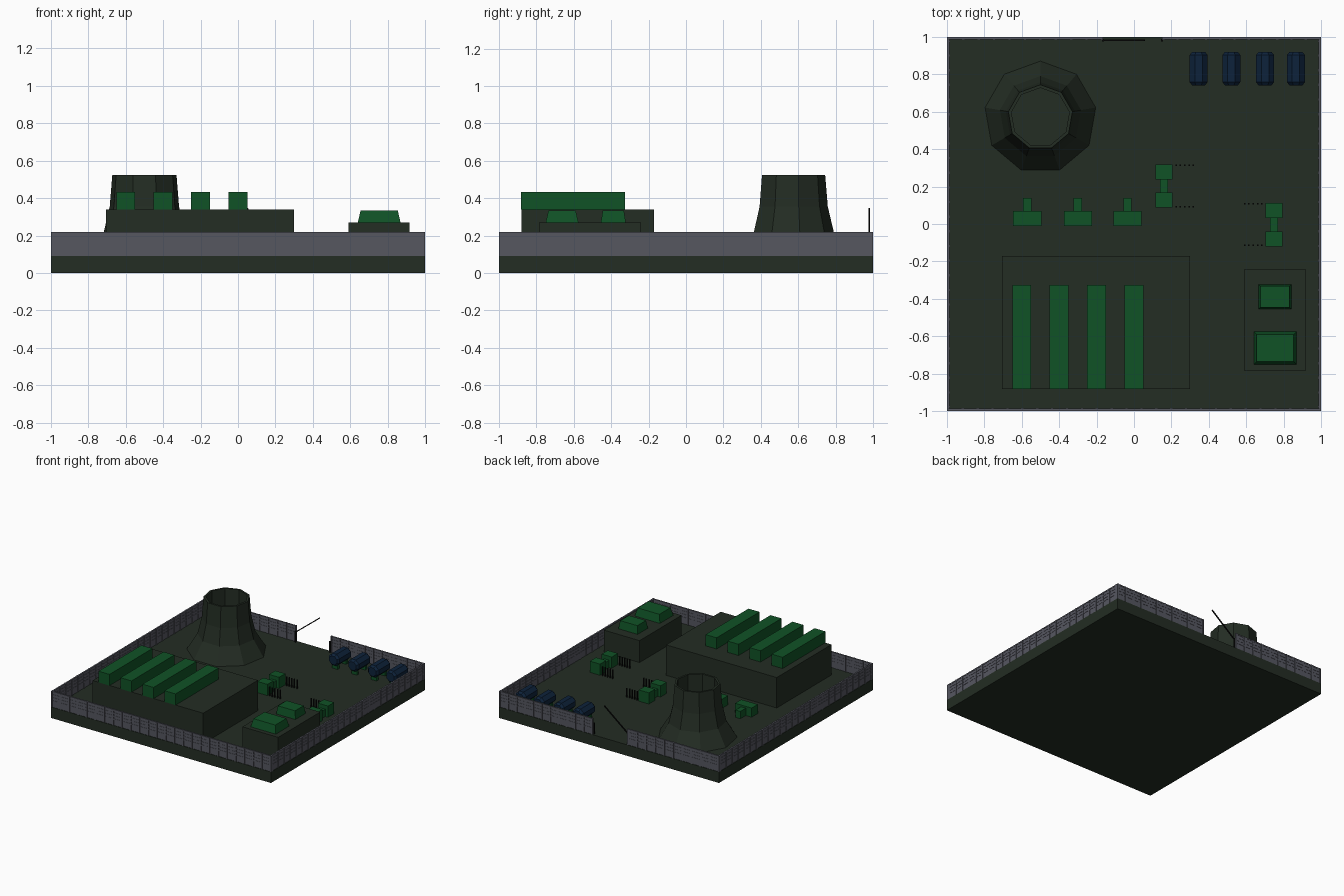
import bpy, bmesh, math
from mathutils import Matrix, Vector

cube = bpy.data.objects.get("Cube")
if cube:
    bpy.data.objects.remove(cube, do_unlink=True)


def material(name, r, g, b):
    m = bpy.data.materials.new(name)
    m.use_nodes = True
    m.diffuse_color = (r, g, b, 1)
    node = m.node_tree.nodes["Principled BSDF"]
    node.inputs["Base Color"].default_value = (r, g, b, 1)
    node.inputs["Roughness"].default_value = 0.8
    return m


DARK = material("dark green", 0.017, 0.026, 0.017)
GREEN = material("bright green", 0.005, 0.085, 0.019)
GREY = material("fence grey", 0.092, 0.095, 0.118)
NAVY = material("navy blue", 0.004, 0.016, 0.043)
BLACK = material("black", 0.004, 0.004, 0.004)

GROUND = 0.09


def finish(name, bm, mat):
    bmesh.ops.recalc_face_normals(bm, faces=bm.faces)
    mesh = bpy.data.meshes.new(name)
    bm.to_mesh(mesh)
    bm.free()
    mesh.materials.append(mat)
    obj = bpy.data.objects.new(name, mesh)
    bpy.context.collection.objects.link(obj)
    return obj


def add_box(bm, x, y, z, inset=0):
    """Box between the given ranges; inset shrinks the top."""
    verts = bmesh.ops.create_cube(bm, size=1)["verts"]
    for v in verts:
        top = v.co.z > 0
        d = inset if top else 0
        v.co = Vector((x[1] - d if v.co.x > 0 else x[0] + d,
                       y[1] - d if v.co.y > 0 else y[0] + d,
                       z[1] if top else z[0]))


def boxes(name, mat, parts):
    bm = bmesh.new()
    for p in parts:
        add_box(bm, *p)
    return finish(name, bm, mat)


def lathe(name, mat, profile, sides, start=0.0):
    """Faceted turned shape from (radius, height) points."""
    bm = bmesh.new()
    rings = []
    for r, h in profile:
        if r == 0:
            rings.append([bm.verts.new((0, 0, h))] * sides)
        else:
            angles = [start + math.tau * i / sides for i in range(sides)]
            rings.append([bm.verts.new((r * math.cos(a), r * math.sin(a), h)) for a in angles])
    for low, high in zip(rings, rings[1:]):
        for i in range(sides):
            j = (i + 1) % sides
            corners = list(dict.fromkeys((low[i], low[j], high[j], high[i])))
            bm.faces.new(corners)
    return finish(name, bm, mat)


# Ground slab
boxes("ground_slab", DARK, [((-1, 1), (-1, 1), (0, GROUND))])


# Perimeter fence: thin panel with raised rails and posts on both sides
def fence(name, length, centre, turn):
    half = length / 2
    parts = [((-half, half), (-0.004, 0.004), (GROUND, 0.217))]
    for z in (0.135, 0.16, 0.185, 0.21):
        parts.append(((-half, half), (-0.006, 0.006), (z, z + 0.01)))
    count = max(2, round(length / 0.08))
    for i in range(count + 1):
        x = -half + 0.006 + (length - 0.012) * i / count
        parts.append(((x - 0.006, x + 0.006), (-0.008, 0.008), (GROUND, 0.22)))
    obj = boxes(name, GREY, parts)
    obj.location = (*centre, 0)
    obj.rotation_euler.z = turn


EDGE = 0.992
GATE = (-0.165, 0.15)
fence("front_fence", 2, (0, -EDGE), 0)
for side, label in ((1, "left"), (-1, "right")):
    fence(label + "_fence", 1.968, (side * EDGE, 0), math.pi / 2)
    edge = GATE[1] if side > 0 else GATE[0]
    fence("back_fence_" + label, 1 - abs(edge), ((edge + side) / 2, EDGE), 0)

# Gate barrier: posts and raised arm
boxes("gate_posts", BLACK, [((x - 0.006, x + 0.006), (0.975, 0.987), (GROUND, 0.18))
                            for x in GATE])
arm_start, arm_end = Vector((GATE[0], 0.981, 0.17)), Vector((0.055, 0.981, 0.345))
span = arm_end - arm_start
bm = bmesh.new()
add_box(bm, (-0.004, 0.004), (-0.004, 0.004), (0, span.length))
bm.transform(Matrix.Translation(arm_start) @ span.to_track_quat("Z", "Y").to_matrix().to_4x4())
finish("gate_arm", bm, BLACK)

# Cooling tower, hollow
tower = lathe("cooling_tower", DARK,
              [(0.30, GROUND), (0.22, 0.22), (0.188, 0.355), (0.174, 0.525),
               (0.157, 0.525), (0.157, 0.10), (0, 0.10)], 9, math.pi / 2)
tower.location = (-0.5, 0.57, 0)

# Main hall with roof units
boxes("main_hall", DARK, [((-0.705, 0.30), (-0.88, -0.17), (GROUND, 0.34))])
boxes("roof_units", GREEN, [((x - 0.05, x + 0.05), (-0.882, -0.325), (0.34, 0.432))
                            for x in (-0.6, -0.4, -0.2, 0)])

# Side hall with tapered roof vents
boxes("side_hall", DARK, [((0.59, 0.915), (-0.785, -0.24), (GROUND, 0.27))])
boxes("roof_vents", GREEN, [((0.64, 0.868), (-0.75, -0.575), (0.27, 0.335), 0.015),
                            ((0.665, 0.84), (-0.455, -0.322), (0.27, 0.335), 0.01)])

# T-shaped pump units
for n, x in enumerate((-0.57, -0.30, -0.035)):
    boxes(f"pump_unit_{n + 1}", GREEN, [
        ((x - 0.075, x + 0.075), (-0.01, 0.07), (GROUND, 0.165)),
        ((x - 0.022, x + 0.022), (0.07, 0.14), (GROUND, 0.15))])

# Transformer pairs, each with two rows of thin poles
for n, (x, y, way) in enumerate(((0.16, 0.203, 1), (0.748, -0.003, -1))):
    parts = [((x - 0.022, x + 0.022), (y - 0.05, y + 0.05), (GROUND, 0.15))]
    poles = []
    for s in (-1, 1):
        c = y + s * 0.076
        parts.append(((x - 0.046, x + 0.046), (c - 0.04, c + 0.04), (GROUND, 0.182)))
        for i in range(5):
            px, py = x + way * (0.065 + 0.023 * i), y + s * 0.11
            poles.append(((px - 0.004, px + 0.004), (py - 0.004, py + 0.004), (GROUND, 0.165)))
    boxes(f"transformer_pair_{n + 1}", GREEN, parts)
    boxes(f"transformer_poles_{n + 1}", BLACK, poles)

# Storage tanks lying on green feet
for n, x in enumerate((0.345, 0.52, 0.70, 0.865)):
    tank = lathe(f"storage_tank_{n + 1}", NAVY,
                 [(0, -0.09), (0.037, -0.09), (0.052, -0.072), (0.052, 0.072),
                  (0.037, 0.09), (0, 0.09)], 8, math.pi / 8)
    tank.rotation_euler.x = math.pi / 2
    tank.location = (x, 0.83, 0.167)
    boxes(f"tank_feet_{n + 1}", GREEN, [
        ((x - 0.025, x + 0.025), (y - 0.012, y + 0.012), (GROUND, 0.13)) for y in (0.775, 0.885)])
